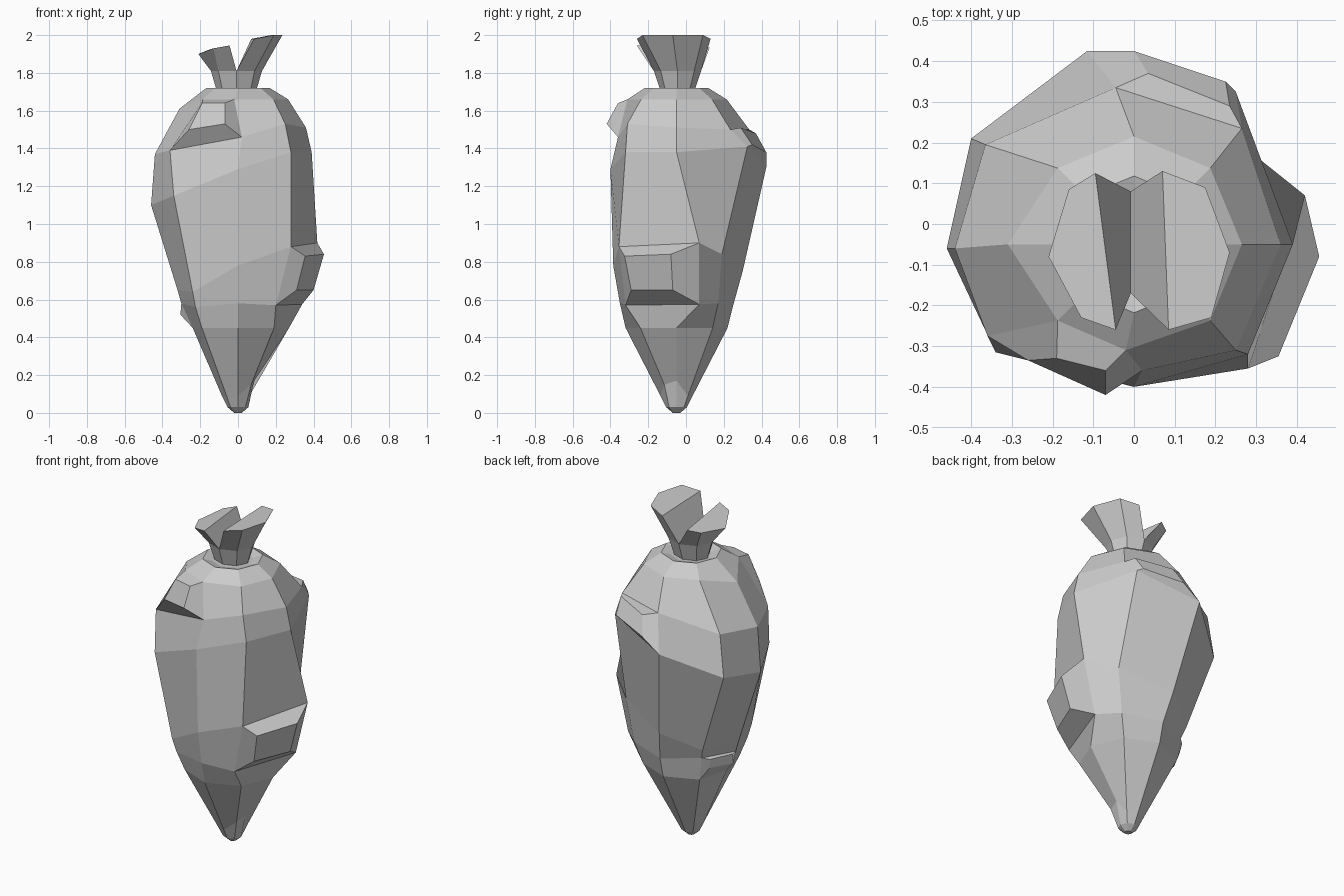
import bpy, bmesh, math

mat = bpy.data.materials.new("plain_grey")
mat.diffuse_color = (0.6, 0.6, 0.6, 1)


def finish(name, bm):
    bmesh.ops.recalc_face_normals(bm, faces=bm.faces)
    mesh = bpy.data.meshes.new(name)
    bm.to_mesh(mesh)
    bm.free()
    mesh.materials.append(mat)
    obj = bpy.data.objects.new(name, mesh)
    bpy.context.collection.objects.link(obj)
    return obj


def octagon(r, z, cx=0.0, cy=-0.05):
    return [(cx + r * math.cos(k * math.pi / 4), cy + r * math.sin(k * math.pi / 4), z)
            for k in range(8)]


# Root body: eight-sided rings from crown to tip.
# Corner order: right, back right, back, back left, left, front left, front, front right
crown = octagon(0.265, 1.66)
crown[4] = (-0.31, -0.05, 1.61)
crown[6] = (-0.02, -0.31, 1.66)
shoulder = [(0.36, -0.05, 1.51), (0.265, 0.235, 1.5), (-0.045, 0.335, 1.5), (-0.365, 0.195, 1.4),
            (-0.44, -0.06, 1.37), (-0.36, -0.275, 1.39), (0.02, -0.36, 1.46), (0.25, -0.31, 1.53)]
belly = [(0.39, -0.05, 1.38), (0.25, 0.325, 1.41), (-0.115, 0.425, 1.3), (-0.4, 0.21, 1.15),
         (-0.46, -0.06, 1.1), (-0.34, -0.315, 1.15), (0, -0.4, 1.29), (0.28, -0.32, 1.38)]
waist = [(0.42, 0.07, 0.9), (0.27, 0.19, 0.84), (-0.03, 0.3, 0.75), (-0.23, 0.17, 0.65),
         (-0.32, -0.05, 0.65), (-0.24, -0.29, 0.64), (0, -0.385, 0.78), (0.28, -0.355, 0.88)]
hip = [(0.34, 0.07, 0.575), (0.23, 0.17, 0.58), (0, 0.25, 0.57), (-0.21, 0.15, 0.59),
       (-0.3, -0.05, 0.58), (-0.225, -0.27, 0.56), (0, -0.35, 0.58), (0.2, -0.32, 0.57)]
taper = octagon(0.27, 0.45)
taper[4] = (-0.24, -0.05, 0.45)
point = octagon(0.085, 0.09)
point[0] = (0.085, -0.05, 0.17)
point[7] = (0.07, -0.115, 0.15)
rings = [octagon(0.115, 1.705), octagon(0.168, 1.72), crown, shoulder, belly, waist,
         hip, taper, point, octagon(0.055, 0.03), octagon(0.02, 0)]

# Raised facets: (ring, corner) -> outer quad, ordered
# upper first corner, upper next corner, lower next corner, lower first corner
lumps = {
    (2, 5): [(-0.19, -0.33, 1.64), (-0.07, -0.36, 1.64), (-0.07, -0.42, 1.53), (-0.26, -0.335, 1.5)],
    (3, 1): [(0.235, 0.29, 1.51), (0.035, 0.37, 1.48), (0, 0.425, 1.38), (0.225, 0.35, 1.42)],
    (5, 7): [(0.355, -0.325, 0.83), (0.455, -0.08, 0.84), (0.4, -0.07, 0.65), (0.31, -0.29, 0.65)],
    (6, 3): [(-0.245, 0.12, 0.58), (-0.3, -0.02, 0.575), (-0.305, -0.02, 0.52), (-0.235, 0.11, 0.52)],
}

bm = bmesh.new()
loops = [[bm.verts.new(p) for p in ring] for ring in rings]
for i in range(len(loops) - 1):
    for k in range(8):
        n = (k + 1) % 8
        quad = [loops[i][k], loops[i][n], loops[i + 1][n], loops[i + 1][k]]
        if (i, k) in lumps:
            top = [bm.verts.new(p) for p in lumps[(i, k)]]
            for j in range(4):
                m = (j + 1) % 4
                bm.faces.new([quad[j], quad[m], top[m], top[j]])
            quad = top
        bm.faces.new(quad)
bm.faces.new(loops[0])
bm.faces.new(loops[-1])
finish("root_body", bm)


# Cut leaf stalks: half-octagon sections flaring to a slanted flat top
def stalk(name, side, top):
    bm = bmesh.new()
    sections = []
    for r, ry, z in ((0.1, 0.085, 1.69), (0.135, 0.125, 1.81)):
        sec = []
        for k in range(5):
            a = math.pi / 2 - k * math.pi / 4
            sec.append((side * r * math.cos(a) - 0.008, -0.045 + ry * math.sin(a), z))
        sections.append(sec)
    sections.append(top)
    rows = [[bm.verts.new(p) for p in s] for s in sections]
    for a, b in zip(rows, rows[1:]):
        for k in range(5):
            n = (k + 1) % 5
            bm.faces.new([a[k], a[n], b[n], b[k]])
    bm.faces.new(rows[0])
    bm.faces.new(rows[-1])
    return finish(name, bm)


stalk("stalk_right", 1, [(0.07, 0.13, 1.98), (0.175, 0.09, 2.0), (0.235, -0.07, 2.0),
                         (0.19, -0.23, 2.0), (0.085, -0.26, 1.98)])
stalk("stalk_left", -1, [(-0.095, 0.125, 1.935), (-0.16, 0.085, 1.92), (-0.21, -0.08, 1.9),
                         (-0.13, -0.23, 1.93), (-0.045, -0.26, 1.945)])
